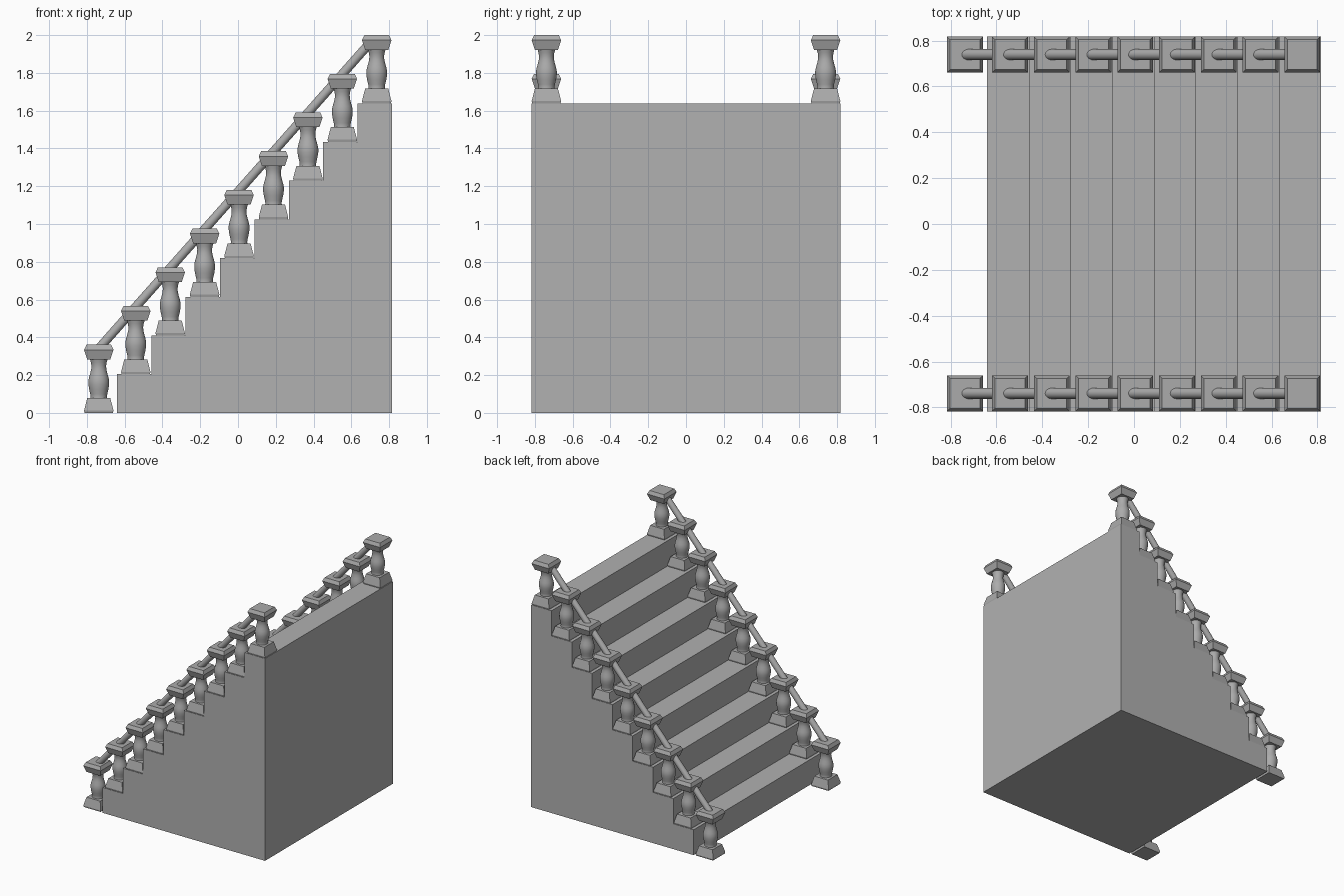
import bpy, bmesh, math
from mathutils import Vector

if "Cube" in bpy.data.objects:
    bpy.data.objects.remove(bpy.data.objects["Cube"])

RUN, RISE, STEPS = 0.182, 0.2049, 8
X0, HALF_Y, POST_Y = -0.641, 0.818, 0.739
POST_H = 0.361


def grey(name, v):
    m = bpy.data.materials.new(name)
    m.diffuse_color = (v, v, v, 1)
    m.use_nodes = True
    m.node_tree.nodes["Principled BSDF"].inputs["Base Color"].default_value = m.diffuse_color
    return m


STONE = grey("stone", 0.44)
POST_STONE = grey("post_stone", 0.41)


def new_object(name, bm, mat):
    bmesh.ops.recalc_face_normals(bm, faces=bm.faces[:])
    me = bpy.data.meshes.new(name)
    bm.to_mesh(me)
    bm.free()
    me.materials.append(mat)
    ob = bpy.data.objects.new(name, me)
    bpy.context.collection.objects.link(ob)
    return ob


def loft(bm, rings, smooth=False):
    """Skin a list of equal-sized point rings and cap both ends."""
    loops = [[bm.verts.new(p) for p in ring] for ring in rings]
    n = len(loops[0])
    for a, b in zip(loops, loops[1:]):
        for i in range(n):
            f = bm.faces.new((a[i], a[(i + 1) % n], b[(i + 1) % n], b[i]))
            f.smooth = smooth
    bm.faces.new(loops[0][::-1])
    bm.faces.new(loops[-1])


def square(c, h, z):
    return [c + Vector((sx * h, sy * h, z))
            for sx, sy in ((-1, -1), (1, -1), (1, 1), (-1, 1))]


def circle(c, r, z, n=32):
    return [c + Vector((r * math.cos(2 * math.pi * i / n),
                        r * math.sin(2 * math.pi * i / n), z)) for i in range(n)]


# Solid stair block: stepped profile extruded across y
outline = [(X0, 0)]
for i in range(STEPS):
    outline += [(X0 + i * RUN, (i + 1) * RISE), (X0 + (i + 1) * RUN, (i + 1) * RISE)]
outline.append((X0 + STEPS * RUN, 0))
bm = bmesh.new()
loft(bm, [[Vector((x, y, z)) for x, z in outline] for y in (-HALF_Y, HALF_Y)])
new_object("stairs", bm, STONE)

# Baluster profiles: (half width or radius, height)
BASE = [(0.075, 0), (0.078, 0.012), (0.061, 0.078)]
SHAFT = [(0.045, 0.074), (0.043, 0.085), (0.045, 0.10), (0.051, 0.125), (0.055, 0.15),
         (0.055, 0.17), (0.051, 0.19), (0.045, 0.21), (0.040, 0.232), (0.039, 0.25),
         (0.042, 0.268), (0.048, 0.288)]
CAP = [(0.061, 0.283), (0.078, 0.334), (0.065, POST_H)]

for side, y in (("front", -POST_Y), ("back", POST_Y)):
    # One baluster on the ground and one on each step
    for i in range(STEPS + 1):
        x = -0.737 if i == 0 else -0.541 + (i - 1) * 0.1822
        c = Vector((x, y, i * RISE))
        bm = bmesh.new()
        loft(bm, [square(c, h, z) for h, z in BASE])
        loft(bm, [circle(c, r, z) for r, z in SHAFT], smooth=True)
        loft(bm, [square(c, h, z) for h, z in CAP])
        new_object(f"baluster_{side}_{i + 1}", bm, POST_STONE)

    # Sloping round handrail running through the caps
    a, b = Vector((-0.742, y, 0.335)), Vector((0.69, y, 1.949))
    d = b - a
    rot = d.to_track_quat('Z', 'Y')
    bm = bmesh.new()
    origin = Vector((0, 0, 0))
    loft(bm, [[a + rot @ p for p in circle(origin, 0.024, z)] for z in (0, d.length)],
         smooth=True)
    new_object(f"handrail_{side}", bm, POST_STONE)
